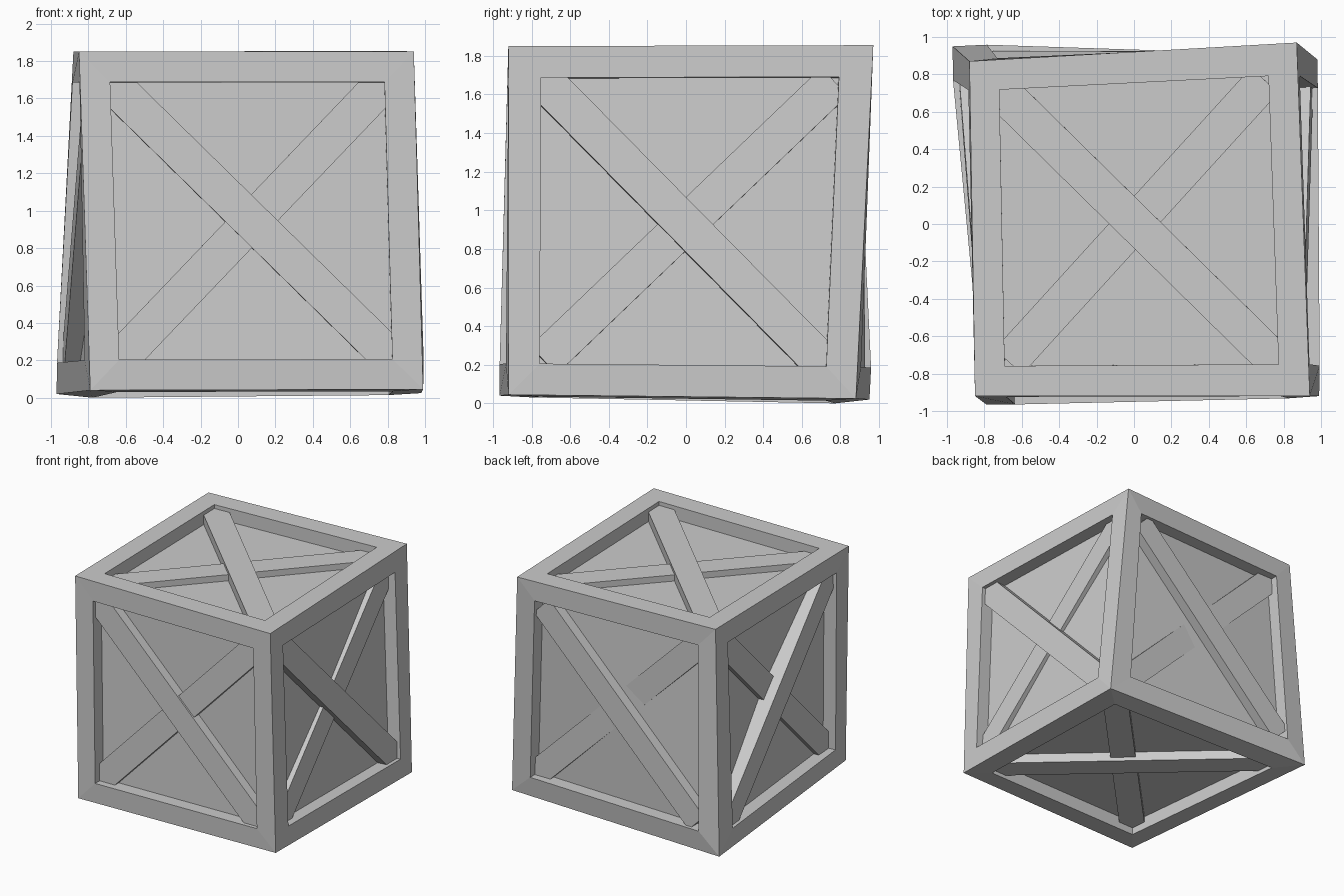
import bpy, bmesh
from mathutils import Vector as V

if "Cube" in bpy.data.objects:
    bpy.data.objects.remove(bpy.data.objects["Cube"])

# Warped crate corners: F/B front/back, L/R left/right, T/B top/bottom
C = {
    "FLT": V((-.85, -.92, 1.85)), "FRT": V((.94, -.92, 1.85)),
    "BRT": V((.87, .97, 1.855)), "BLT": V((-.88, .87, 1.85)),
    "FLB": V((-.79, -.965, .04)), "FRB": V((.99, -.92, .045)),
    "BRB": V((.98, .88, .025)), "BLB": V((-.97, .95, .02)),
}
# How far the frame's inner corners bulge outwards
BULGE = {"BLB": .022, "FLB": .008, "FRB": .008, "BRB": .012}
DEPTH = .11   # panel recess
INSET = .09   # frame width as share of the side

# side: (corners counter-clockwise seen from outside; corner 0 to 2 is the
# main brace), panel fold (0: along main brace), end trims of the two braces
SIDES = {
    "front": (("FLT", "FLB", "FRB", "FRT"), 0, (.02, .02)),
    "right": (("FRT", "FRB", "BRB", "BRT"), 0, (.0, -.03)),
    "back": (("BRT", "BRB", "BLB", "BLT"), 0, (-.06, .02)),
    "left": (("FLT", "BLT", "BLB", "FLB"), 1, (.02, .02)),
    "top": (("BLT", "FLT", "FRT", "BRT"), 0, (.02, -.03)),
    "bottom": (("BLB", "BRB", "FRB", "FLB"), 0, (.0, .0)),
}


def make(name, verts, faces):
    me = bpy.data.meshes.new(name)
    bm = bmesh.new()
    vs = [bm.verts.new(v) for v in verts]
    for f in faces:
        bm.faces.new([vs[i] for i in f])
    bmesh.ops.remove_doubles(bm, verts=bm.verts, dist=1e-5)
    bm.to_mesh(me)
    bm.free()
    ob = bpy.data.objects.new(name, me)
    bpy.context.collection.objects.link(ob)
    return ob


def brace(name, a, b, n, height, extend, width=.2):
    d = (b - a).normalized()
    n = (n - d * n.dot(d)).normalized()
    s = n.cross(d) * width / 2
    a, b = a - d * extend, b + d * extend
    vs = [p + s * k + n * h for h in (-.05, height)
          for p, k in ((a, -1), (b, -1), (b, 1), (a, 1))]
    make(name, vs, [(3, 2, 1, 0), (4, 5, 6, 7), (0, 1, 5, 4),
                    (1, 2, 6, 5), (2, 3, 7, 6), (3, 0, 4, 7)])


frame_v, frame_f = [], []
for side, (keys, fold, trims) in SIDES.items():
    o = [C[k] for k in keys]
    n = (o[2] - o[0]).cross(o[3] - o[1]).normalized()
    inner = []
    for i, k in enumerate(keys):
        p = o[i]
        p = p + (o[i - 1] - p) * INSET + (o[(i + 1) % 4] - p) * INSET
        inner.append(p + n * BULGE.get(k, 0))
    deep = [p - n * DEPTH for p in inner]

    # Frame boards and recess walls of this side
    base = len(frame_v)
    frame_v += o + inner + deep
    for i in range(4):
        j = (i + 1) % 4
        for r in (0, 4):
            frame_f.append([base + r + q for q in (i, j, j + 4, i + 4)])

    # Recessed panel, folded along one diagonal
    tris = [(0, 1, 2), (0, 2, 3)] if fold == 0 else [(0, 1, 3), (1, 2, 3)]
    make(side + "_panel", deep, tris)

    # Crossed braces, the main one lying higher
    brace(side + "_brace_main", deep[0], deep[2], n, .078, trims[0])
    brace(side + "_brace_cross", deep[1], deep[3], n, .05, trims[1])

make("crate_frame", frame_v, frame_f)
